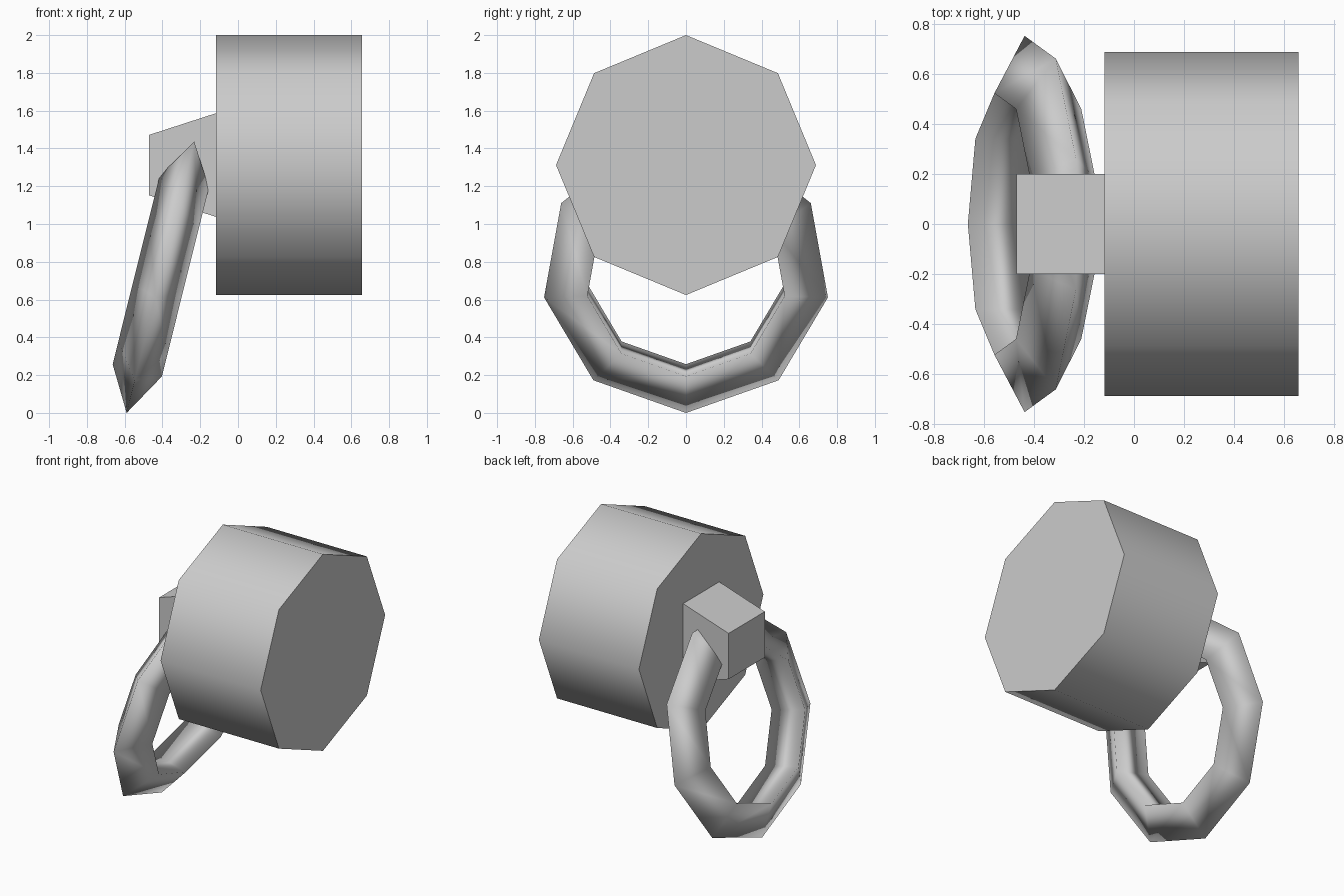
import bpy
import math

default = bpy.data.objects.get("Cube")
if default:
    bpy.data.objects.remove(default, do_unlink=True)

# Single grey finish
grey = bpy.data.materials.new("plain grey")
grey.use_nodes = True
colour = (0.6, 0.6, 0.6, 1)
grey.diffuse_color = colour
grey.node_tree.nodes["Principled BSDF"].inputs["Base Color"].default_value = colour

AXIS_Z = 1.312  # height of the drum and block axis


def finish(name):
    obj = bpy.context.object
    obj.name = obj.data.name = name
    obj.data.materials.append(grey)
    return obj


# Eight-sided drum lying along x: rounded side, flat ends
bpy.ops.mesh.primitive_cylinder_add(
    vertices=8, radius=0.688, depth=0.775,
    location=(0.27, 0, AXIS_Z), rotation=(0, math.pi / 2, 0))
finish("drum")
bpy.ops.object.shade_smooth_by_angle(angle=math.radians(60))

# Mounting block, taller where it meets the drum
bpy.ops.mesh.primitive_cube_add(size=1, location=(0, 0, AXIS_Z))
block = finish("mounting_block")
for v in block.data.vertices:
    at_drum = v.co.x > 0
    v.co.x = -0.115 if at_drum else -0.47
    v.co.y *= 0.4
    v.co.z *= 0.55 if at_drum else 0.32

# Hanging ring: nine segments of three-sided tube, tilted through the block
bpy.ops.mesh.primitive_torus_add(
    major_segments=9, minor_segments=3, major_radius=0.608, minor_radius=0.155,
    location=(-0.405, 0, 0.74), rotation=(0, math.radians(104), 0))
finish("hanging_ring")
bpy.ops.object.shade_smooth()
